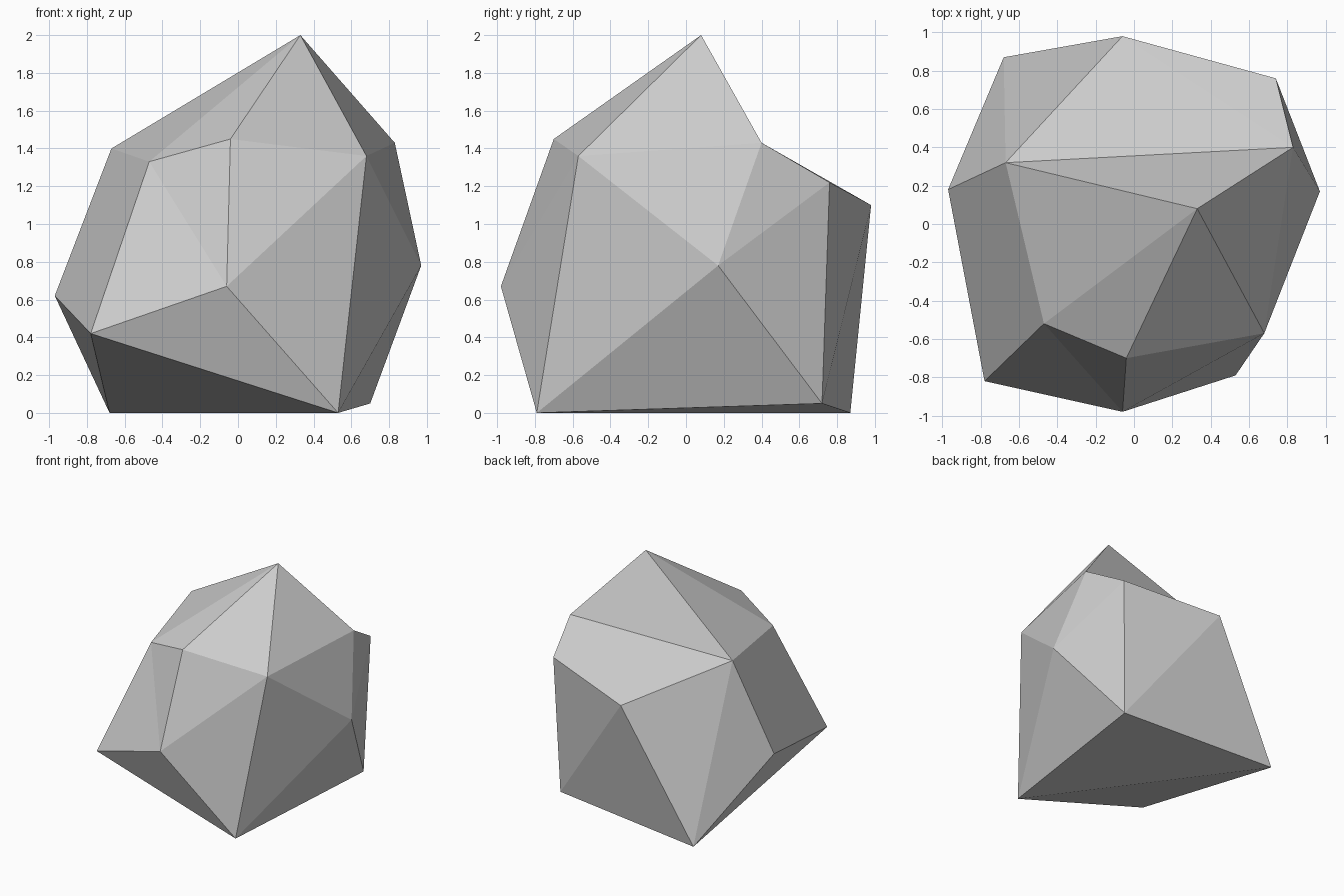
import bpy
import bmesh

cube = bpy.data.objects.get("Cube")
if cube:
    bpy.data.objects.remove(cube, do_unlink=True)

# Stone colour
stone = bpy.data.materials.new("grey_stone")
stone.use_nodes = True
grey = (0.6, 0.6, 0.6, 1.0)
stone.diffuse_color = grey
stone.node_tree.nodes["Principled BSDF"].inputs["Base Color"].default_value = grey

# Corner points of the boulder, named by where they sit
corners = {
    "peak": (0.33, 0.08, 2.0),
    "brow": (-0.04, -0.70, 1.45),
    "brow_right": (-0.47, -0.52, 1.33),
    "brow_left": (0.68, -0.57, 1.36),
    "shoulder_left": (0.83, 0.40, 1.43),
    "shoulder_right": (-0.67, 0.32, 1.40),
    "side_left": (0.97, 0.17, 0.78),
    "side_right": (-0.97, 0.18, 0.62),
    "nose": (-0.06, -0.98, 0.67),
    "rump": (-0.06, 0.98, 1.10),
    "rump_left": (0.74, 0.76, 1.22),
    "foot_right": (-0.78, -0.82, 0.42),
    "foot_front": (0.53, -0.79, 0.0),
    "foot_left": (0.70, 0.72, 0.05),
    "foot_back": (-0.68, 0.87, 0.0),
}

# Flat facets, each listed by its corners
facets = [
    # Crown around the peak
    "peak shoulder_right brow_right",
    "peak brow_right brow",
    "peak brow brow_left",
    "peak brow_left shoulder_left",
    "peak shoulder_left shoulder_right",
    # Front around the nose
    "nose foot_right foot_front",
    "nose foot_front brow_left",
    "nose brow_left brow",
    "nose brow brow_right",
    "nose brow_right foot_right",
    # Left side
    "side_left brow_left shoulder_left",
    "side_left shoulder_left rump_left",
    "side_left rump_left foot_left",
    "side_left foot_left foot_front",
    "side_left foot_front brow_left",
    # Back
    "rump shoulder_left rump_left",
    "rump shoulder_right shoulder_left",
    "rump rump_left foot_left",
    "rump foot_left foot_back",
    "rump foot_back shoulder_right",
    # Right side
    "side_right shoulder_right foot_back",
    "side_right foot_back foot_right",
    "side_right foot_right brow_right shoulder_right",
    # Underside
    "foot_back foot_front foot_right",
    "foot_back foot_left foot_front",
]

# Boulder
bm = bmesh.new()
verts = {name: bm.verts.new(co) for name, co in corners.items()}
for facet in facets:
    bm.faces.new([verts[name] for name in facet.split()])
bmesh.ops.recalc_face_normals(bm, faces=bm.faces[:])
mesh = bpy.data.meshes.new("boulder")
bm.to_mesh(mesh)
bm.free()
mesh.materials.append(stone)
boulder = bpy.data.objects.new("boulder", mesh)
bpy.context.collection.objects.link(boulder)
